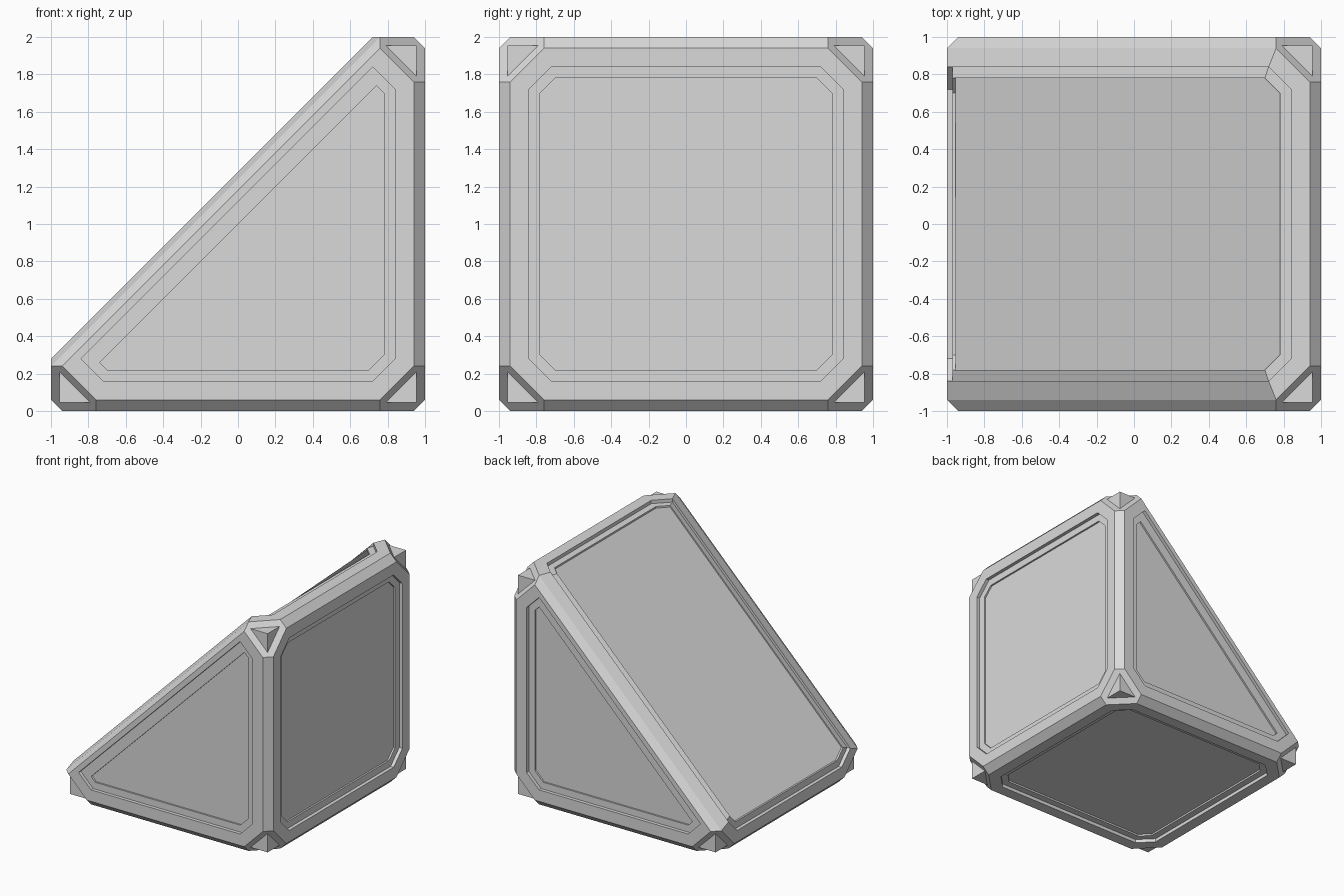
import bpy
import bmesh
from itertools import combinations, product
from mathutils import Matrix, Vector

if "Cube" in bpy.data.objects:
    bpy.data.objects.remove(bpy.data.objects["Cube"], do_unlink=True)

grey = bpy.data.materials.new("light_grey")
grey.use_nodes = True
colour = (0.7, 0.7, 0.7, 1)
grey.diffuse_color = colour
grey.node_tree.nodes["Principled BSDF"].inputs["Base Color"].default_value = colour

SIGNS = (-1, 1)
CENTRE = Vector((0, 0, 1))


def add_convex(bm, planes):
    """Add the solid where normal . p <= limit for every plane."""
    planes = [(Vector(n), d) for n, d in planes]
    points = {}
    for trio in combinations(planes, 3):
        m = Matrix([n for n, d in trio])
        if abs(m.determinant()) < 1e-5:
            continue
        p = m.inverted() @ Vector([d for n, d in trio])
        if all(n.dot(p) <= d + 1e-5 for n, d in planes):
            points[tuple(round(c, 4) + 0.0 for c in p)] = p
    verts = [bm.verts.new(p + CENTRE) for p in points.values()]
    bmesh.ops.convex_hull(bm, input=verts)


def finish(name, bm):
    mesh = bpy.data.meshes.new(name)
    bm.to_mesh(mesh)
    bm.free()
    mesh.materials.append(grey)
    obj = bpy.data.objects.new(name, mesh)
    bpy.context.scene.collection.objects.link(obj)
    return obj


def solid(name, *plane_sets):
    bm = bmesh.new()
    for planes in plane_sets:
        add_convex(bm, planes)
    bmesh.ops.dissolve_limit(bm, angle_limit=0.002, verts=bm.verts[:], edges=bm.edges[:])
    bmesh.ops.recalc_face_normals(bm, faces=bm.faces[:])
    return finish(name, bm)


def unit(axis, sign):
    v = [0, 0, 0]
    v[axis] = sign
    return v


def box(x, y, z):
    return [(unit(a, s), h) for a, h in enumerate((x, y, z)) for s in SIGNS]


def carve(target, planes):
    cutter = solid("cutter", planes)
    cutter.hide_render = True
    mod = target.modifiers.new("carve", 'BOOLEAN')
    mod.operation = 'DIFFERENCE'
    mod.solver = 'EXACT'
    mod.object = cutter
    bpy.context.view_layer.objects.active = target
    bpy.ops.object.modifier_apply(modifier=mod.name)
    bpy.data.objects.remove(cutter, do_unlink=True)


def octagon_recess(axis, sign, half, diagonal, depth):
    """Eight-sided pocket on one face of the block."""
    a, b = [i for i in range(3) if i != axis]
    planes = [(unit(axis, sign), 1.2), (unit(axis, -sign), -depth)]
    for s in SIGNS:
        planes += [(unit(a, s), half), (unit(b, s), half)]
        for t in SIGNS:
            n = unit(a, s)
            n[b] = t
            planes.append((n, diagonal))
    return planes


# Wedge body with chamfered edges and corners
body_planes = box(1, 1, 1)
for n in product((-1, 0, 1), repeat=3):
    count = sum(map(abs, n))
    if count > 1:
        body_planes.append((n, 1.94 if count == 2 else 2.7))
for s in SIGNS:
    body_planes += [((-1, s, 1), 1.18), ((-1, 0.4 * s, 1), 0.616)]
body = solid("wedge_frame", body_planes)

# Two-step panel recesses on every face, triangular on the front and back
for half, diagonal, depth, slope in ((0.84, 1.56, 0.97, 0.12), (0.78, 1.48, 0.955, 0)):
    for axis, sign in product(range(3), SIGNS):
        planes = octagon_recess(axis, sign, half, diagonal, depth)
        if axis == 1:
            planes.append(((-1, 0, 1), slope))
        carve(body, planes)


def slope_bounds(half, diagonal):
    planes = box(1.2, half, 1.2) + [((1, 0, 0), half), ((0, 0, -1), half)]
    for s in SIGNS:
        planes += [((1, s, 0), diagonal), ((0, s, -1), diagonal)]
    return planes


# Sloping ledges beside the slanted panel, then the pocket under it
for s in SIGNS:
    carve(body, slope_bounds(0.84, 1.56)
          + [((1, -s / 3, -1), -0.53), ((0, -s, 0), 0)])
carve(body, slope_bounds(0.78, 1.48) + [((1, 0, -1), -0.16)])

# Slanted eight-sided panel joining the top recess to the low recess
bm = bmesh.new()
low, high, deep = 0.70, 0.78, 0.955
outline = [(-deep, -low, -high), (-deep, -high, -low), (low, -high, deep), (high, -low, deep),
           (high, low, deep), (low, high, deep), (-deep, high, -low), (-deep, low, -high)]
bm.faces.new([bm.verts.new(Vector(p) + CENTRE) for p in outline])
finish("slanted_panel", bm)

# Pointed studs standing on the cut corners
studs = []
for (x, z), y in product(((1, 1), (1, -1), (-1, -1)), SIGNS):
    studs.append(box(0.955, 0.955, 0.955) + [((-x, -y, -z), -2.69)])
solid("corner_studs", *studs)
